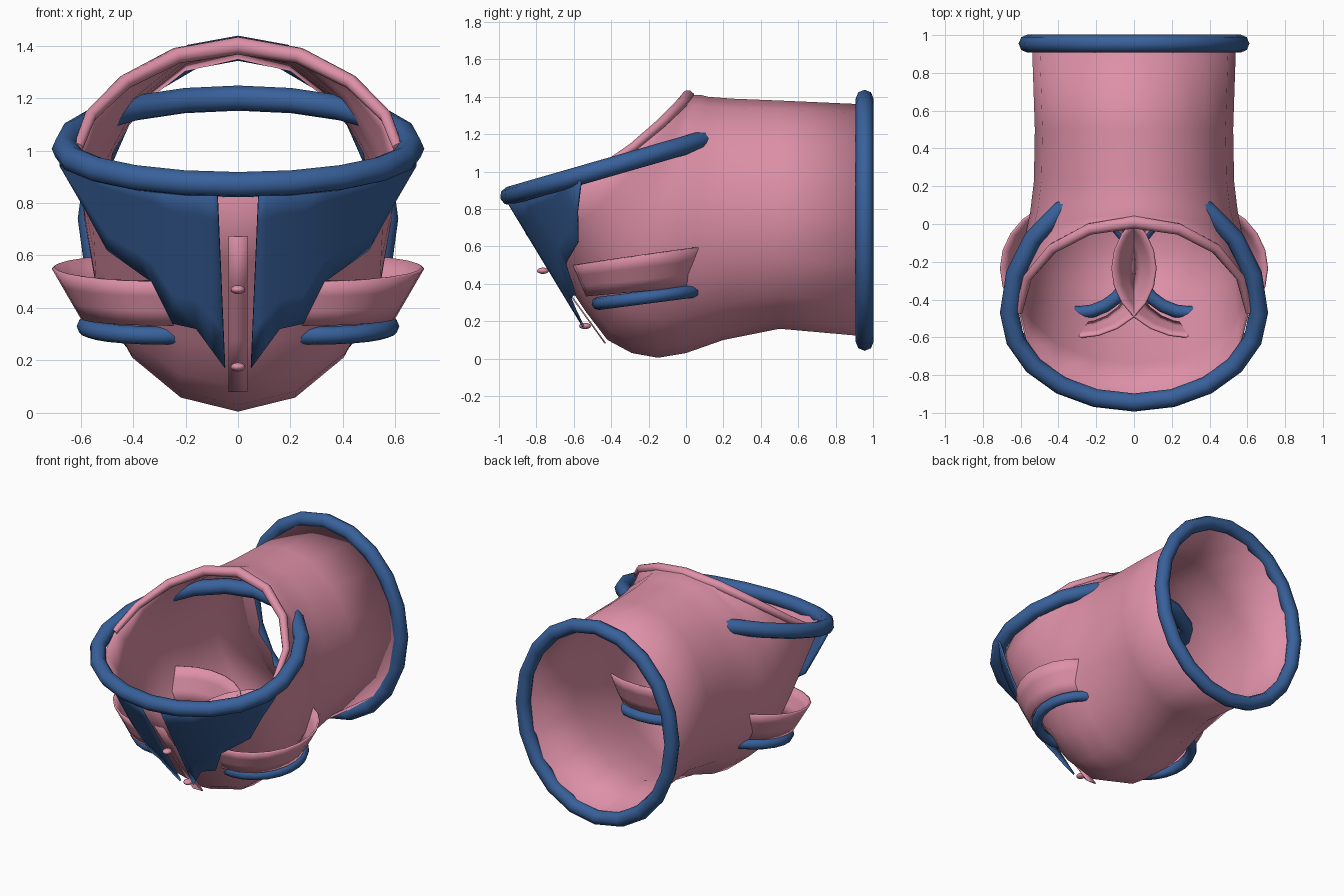
import bpy, math
from mathutils import Vector

if "Cube" in bpy.data.objects:
    bpy.data.objects.remove(bpy.data.objects["Cube"])


def material(name, rgb):
    m = bpy.data.materials.new(name)
    m.diffuse_color = (*rgb, 1)
    m.use_nodes = True
    m.node_tree.nodes["Principled BSDF"].inputs["Base Color"].default_value = m.diffuse_color
    return m


PINK = material("rose pink", (0.73, 0.28, 0.39))
BLUE = material("denim blue", (0.04, 0.12, 0.33))
TAU = 2 * math.pi


def make(name, verts, faces, mat, thick=0.0, angle=50):
    me = bpy.data.meshes.new(name)
    me.from_pydata([tuple(v) for v in verts], [], faces)
    me.materials.append(mat)
    ob = bpy.data.objects.new(name, me)
    bpy.context.collection.objects.link(ob)
    bpy.ops.object.select_all(action='DESELECT')
    ob.select_set(True)
    bpy.context.view_layer.objects.active = ob
    bpy.ops.object.mode_set(mode='EDIT')
    bpy.ops.mesh.select_all(action='SELECT')
    bpy.ops.mesh.normals_make_consistent(inside=False)
    bpy.ops.object.mode_set(mode='OBJECT')
    bpy.ops.object.shade_smooth_by_angle(angle=math.radians(angle))
    if thick:
        s = ob.modifiers.new("thickness", 'SOLIDIFY')
        s.thickness = thick
        s.offset = -1
    return ob


def loft(name, rings, mat, thick=0.0, wrap=True, ends=False):
    """Skin a list of equal rings; wrap closes each ring."""
    n = len(rings[0])
    faces = []
    for i in range(len(rings) - 1):
        for j in range(n if wrap else n - 1):
            k = (j + 1) % n
            faces.append((i * n + j, i * n + k, (i + 1) * n + k, (i + 1) * n + j))
    if ends:
        faces += [tuple(range(n)), tuple(range((len(rings) - 1) * n, len(rings) * n))]
    return make(name, [v for r in rings for v in r], faces, mat, thick)


def tube(name, path, radius, normal, mat, closed=True, sides=8):
    """Round tube along a path lying roughly in the plane with this normal."""
    nrm, n, rings = Vector(normal).normalized(), len(path), []
    for i, p in enumerate(path):
        a = path[(i - 1) % n] if closed else path[max(i - 1, 0)]
        b = path[(i + 1) % n] if closed else path[min(i + 1, n - 1)]
        out = (b - a).cross(nrm).normalized()
        up = out.cross(b - a).normalized()
        r = radius(i) if callable(radius) else radius
        rings.append([p + out * r * math.cos(TAU * j / sides)
                      + up * r * math.sin(TAU * j / sides) for j in range(sides)])
    if closed:
        rings.append(rings[0])
    ob = loft(name, rings, mat, ends=not closed)
    if closed:
        w = ob.modifiers.new("join seam", 'WELD')
        w.merge_threshold = 0.0005
    return ob


# Elbow shell: top (y, z), bottom (y, z), half width, side sag
sections = [
    (0.95, 1.36, 0.95, 0.12, 0.54, 0),
    (0.50, 1.38, 0.50, 0.16, 0.525, 0),
    (0.25, 1.39, 0.20, 0.10, 0.53, 0),
    (0.12, 1.40, 0.00, 0.03, 0.55, 0),
    (0.08, 1.41, -0.15, 0.005, 0.57, 0),
    (0.05, 1.41, -0.29, 0.03, 0.58, 0.01),
    (0.04, 1.41, -0.42, 0.10, 0.585, 0.02),
    (0.03, 1.41, -0.535, 0.25, 0.59, 0.04),
    (0.02, 1.41, -0.75, 0.57, 0.60, 0.08),
    (0.01, 1.40, -0.94, 0.86, 0.61, 0.12)]
SEG = 16
rings = []
for ty, tz, by, bz, w, sag in sections:
    ring = []
    for j in range(SEG):
        t = TAU * j / SEG
        c, s = math.cos(t), math.sin(t)
        drop = sag * (s * s if c > 0 else s ** 4)
        ring.append(Vector((w * s, (ty + by) / 2 + (ty - by) / 2 * c,
                            (tz + bz) / 2 + (tz - bz) / 2 * c - drop)))
    rings.append(ring)
loft("elbow_shell", rings, PINK, 0.012)

# Rolled lip on the upper arch of the opening
arch = [rings[-1][j % SEG] for j in range(-4, 5)]
tube("opening_lip", arch, lambda i: 0.036 - 0.004 * abs(i - 4), (0, -0.5, 1), PINK, False)

# Rear collar
collar = [Vector((0.563 * math.sin(TAU * j / 20), 0.955, 0.74 + 0.65 * math.cos(TAU * j / 20)))
          for j in range(20)]
tube("rear_collar", collar, 0.048, (0, 1, 0), BLUE)

# Tilted egg-shaped front rim
rim = []
for j in range(20):
    t = TAU * j / 20
    y = -0.47 + (0.67 if math.cos(t) > 0 else 0.475) * math.cos(t)
    rim.append(Vector((0.66 * math.sin(t), y, 0.87 + 0.288 * (y + 0.945))))
tube("front_rim", rim, 0.05, (0, -0.288, 1), BLUE)

# Two curved shield plates on the front
lower = [(0.05, 0.17), (0.105, 0.245), (0.16, 0.32), (0.25, 0.34), (0.33, 0.50),
         (0.36, 0.52), (0.50, 0.62), (0.59, 0.785), (0.68, 0.94)]
for side, tag in ((1, "right"), (-1, "left")):
    cols = []
    for i, (x, z0) in enumerate(lower):
        z1 = 0.86 + 0.2 * x * x
        col = []
        for k in range(6):
            f = k / 5
            z = z0 + (z1 - z0) * f
            xx = x + (0.03 * f if i == 0 else 0)
            col.append(Vector((side * xx, -0.99 + 0.61 * (0.88 - z) + xx * xx, z)))
        cols.append(col)
    loft("shield_" + tag, cols, BLUE, 0.012, wrap=False)

    # Flaring side cup that runs through the shell
    cup = []
    for f in (0, 0.33, 0.67, 1):
        a, b = 0.305 + 0.11 * f, 0.30 + 0.07 * f
        ring = []
        for j in range(24):
            t = TAU * j / 24
            y = -0.235 + b * math.sin(t)
            z = 0.36 + 0.19 * f + (0.09 + 0.05 * f) * (y + 0.235)
            ring.append(Vector((side * (0.295 + a * math.cos(t)), y, z)))
        cup.append(ring)
    loft("side_cup_" + tag, cup, PINK, 0.012)

    # Blue hoop under the cup
    hoop = []
    for j in range(24):
        t = TAU * j / 24
        y = -0.20 + 0.27 * math.sin(t)
        hoop.append(Vector((side * (0.295 + 0.285 * math.cos(t)), y, 0.33 + 0.13 * (y + 0.2))))
    tube("side_hoop_" + tag, hoop, 0.035, (0, -0.13, 1), BLUE)

# Narrow centre strip between the shields
strip = [[Vector((x, -0.435 - 0.72 * (z - 0.08), z)) for x in (-0.036, 0.036)]
         for z in (0.08, 0.28, 0.48, 0.67)]
loft("centre_strip", strip, PINK, 0.008, wrap=False)

# Studs on the strip
for i, (y, z) in enumerate(((-0.765, 0.47), (-0.54, 0.175))):
    bpy.ops.mesh.primitive_uv_sphere_add(segments=12, ring_count=8, radius=1, location=(0, y, z))
    stud = bpy.context.object
    stud.name = "stud_%d" % (i + 1)
    stud.scale = (0.028, 0.032, 0.017)
    stud.data.materials.append(PINK)
    bpy.ops.object.shade_smooth()
